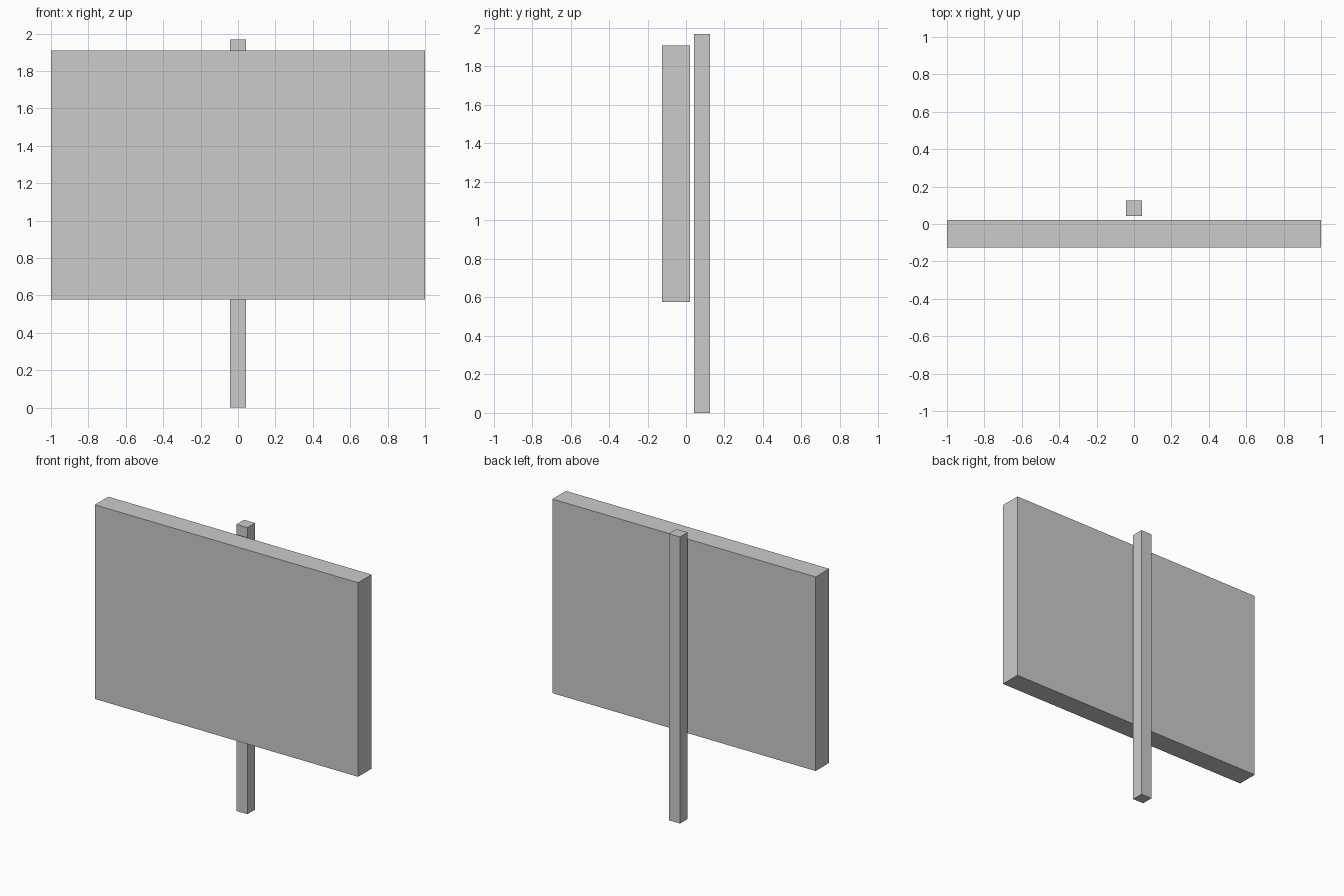
import bpy

if "Cube" in bpy.data.objects:
    bpy.data.objects.remove(bpy.data.objects["Cube"])


def box(name, x, y, z):
    """Add a box spanning the given (min, max) ranges."""
    spans = (x, y, z)
    bpy.ops.mesh.primitive_cube_add(size=1, location=[(a + b) / 2 for a, b in spans])
    obj = bpy.context.object
    obj.name = name
    obj.scale = [b - a for a, b in spans]
    bpy.ops.object.transform_apply(location=False, rotation=False, scale=True)
    return obj


# Wide sign board at the front
box("sign_board", (-1, 1), (-0.125, 0.021), (0.577, 1.91))

# Square post standing just behind the board
box("sign_post", (-0.042, 0.042), (0.042, 0.125), (0, 1.968))
